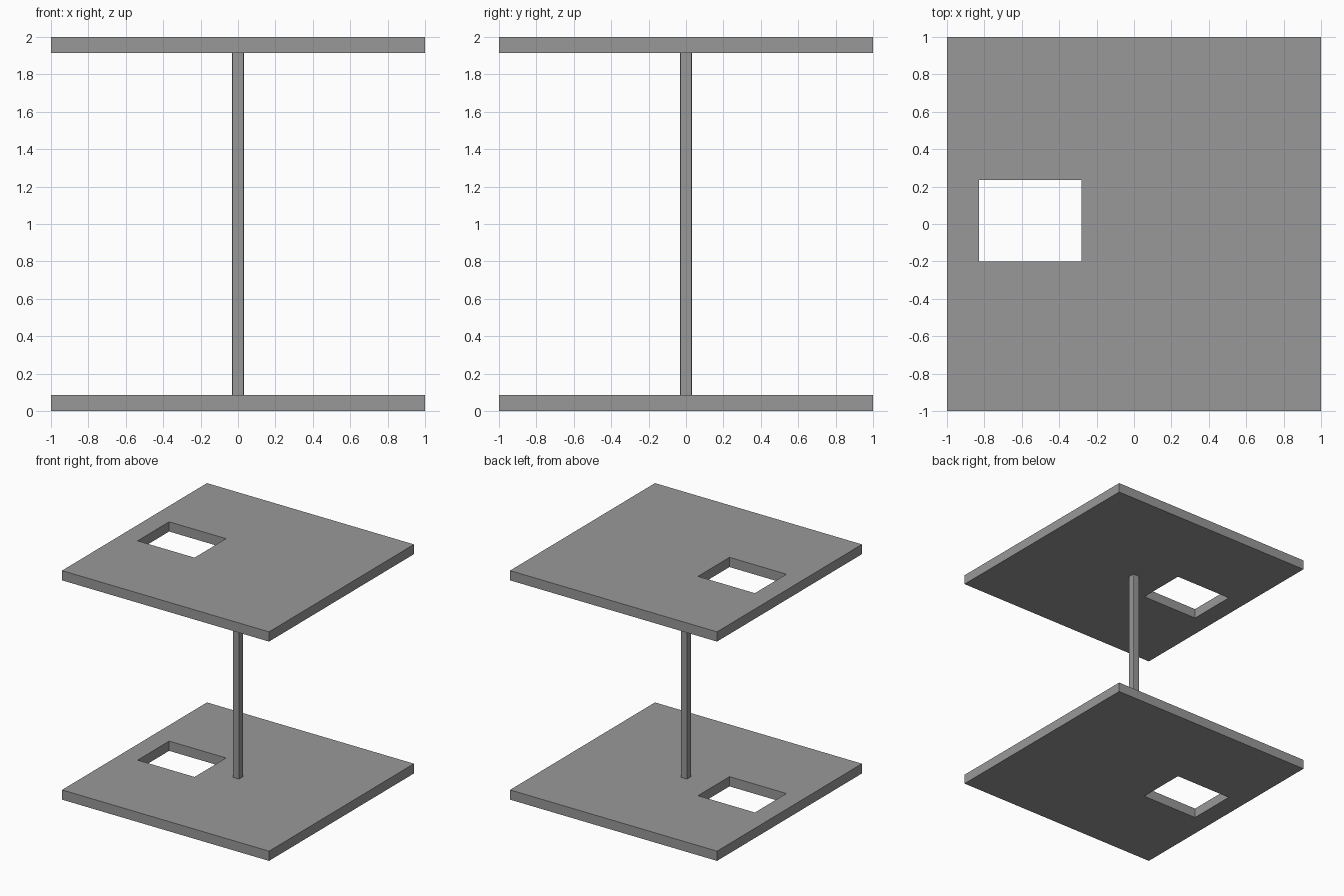
import bpy
import bmesh

if "Cube" in bpy.data.objects:
    bpy.data.objects.remove(bpy.data.objects["Cube"])

THICK = 0.085
HEIGHT = 2.0
XS = (-1.0, -0.83, -0.28, 1.0)   # slab edges and stair opening in x
YS = (-1.0, -0.20, 0.235, 1.0)   # slab edges and stair opening in y

# Dark grey shared by all parts
grey = bpy.data.materials.new("dark_grey")
grey.diffuse_color = (0.317, 0.317, 0.317, 1.0)
grey.use_nodes = True
grey.node_tree.nodes["Principled BSDF"].inputs["Base Color"].default_value = grey.diffuse_color


def add_object(name, bm):
    bmesh.ops.recalc_face_normals(bm, faces=bm.faces)
    mesh = bpy.data.meshes.new(name)
    bm.to_mesh(mesh)
    bm.free()
    mesh.materials.append(grey)
    obj = bpy.data.objects.new(name, mesh)
    bpy.context.collection.objects.link(obj)
    return obj


def add_slab(name, z):
    # 3 x 3 grid without its middle cell, extruded upwards
    bm = bmesh.new()
    v = [[bm.verts.new((x, y, z)) for y in YS] for x in XS]
    for i in range(3):
        for j in range(3):
            if (i, j) != (1, 1):
                bm.faces.new((v[i][j], v[i + 1][j], v[i + 1][j + 1], v[i][j + 1]))
    ext = bmesh.ops.extrude_face_region(bm, geom=bm.faces[:], use_keep_orig=True)
    top = [g for g in ext["geom"] if isinstance(g, bmesh.types.BMVert)]
    bmesh.ops.translate(bm, verts=top, vec=(0, 0, THICK))
    return add_object(name, bm)


# Floor and roof slabs with matching openings
add_slab("floor_slab", 0.0)
add_slab("roof_slab", HEIGHT - THICK)

# Slim central column with slightly rounded vertical corners
bm = bmesh.new()
bmesh.ops.create_cube(bm, size=1.0)
bmesh.ops.scale(bm, verts=bm.verts, vec=(0.062, 0.062, HEIGHT - 2 * THICK))
bmesh.ops.translate(bm, verts=bm.verts, vec=(0, 0, HEIGHT / 2))
corners = [e for e in bm.edges if abs(e.verts[0].co.z - e.verts[1].co.z) > 0.5]
bmesh.ops.bevel(bm, geom=corners, offset=0.006, segments=4, profile=0.5, affect='EDGES')
add_object("column", bm)
